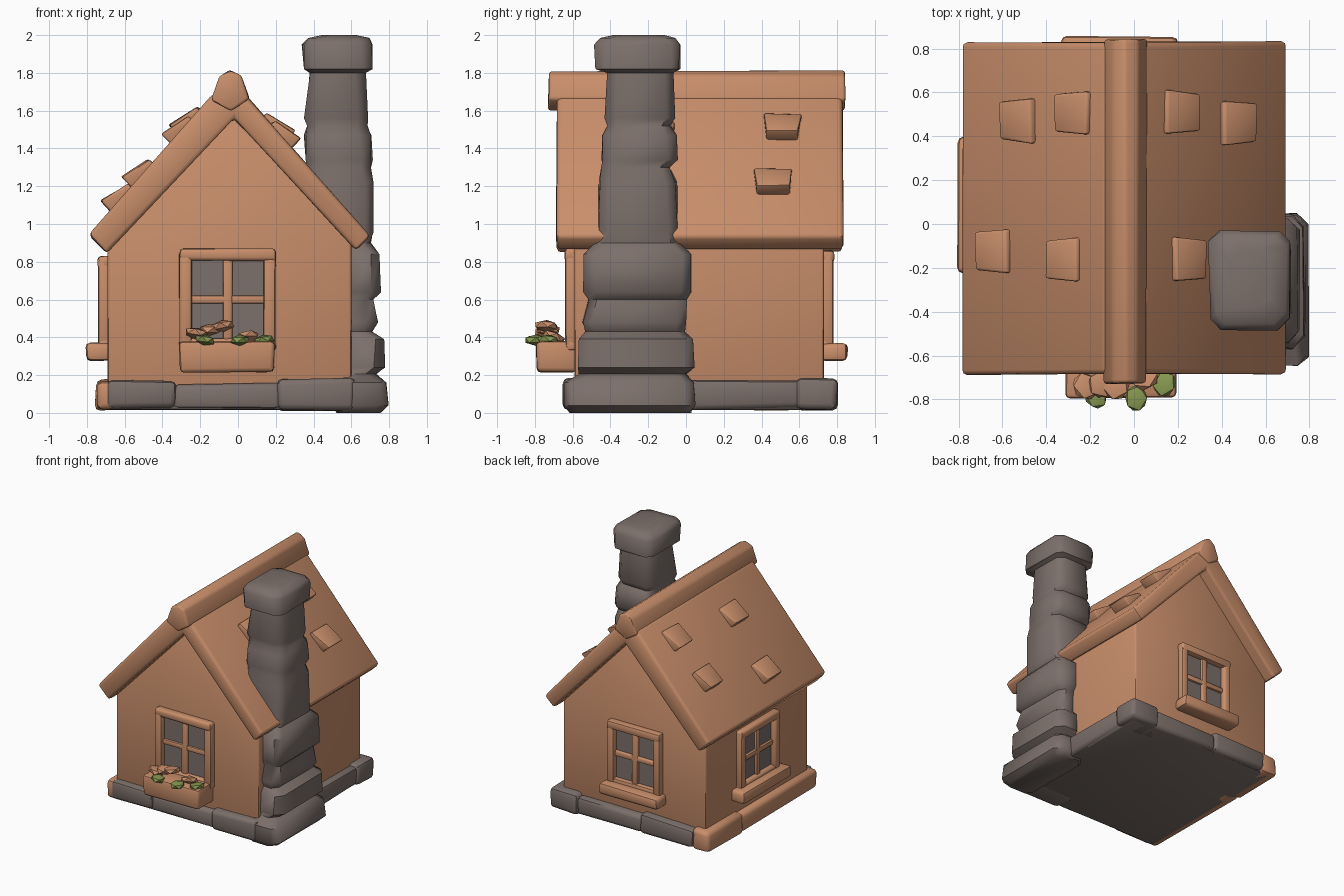
import bpy, bmesh, math, random
from mathutils import Matrix, Vector

if "Cube" in bpy.data.objects:
    bpy.data.objects.remove(bpy.data.objects["Cube"])

random.seed(4)


def material(name, rgb):
    m = bpy.data.materials.new(name)
    m.diffuse_color = (*rgb, 1)
    m.use_nodes = True
    m.node_tree.nodes["Principled BSDF"].inputs["Base Color"].default_value = m.diffuse_color
    return m


CLAY = material("orange clay", (0.58, 0.27, 0.145))
STONE = material("grey stone", (0.20, 0.16, 0.145))
LEAF = material("leaf green", (0.24, 0.31, 0.08))


def finish(bm, name, mat, angle=45):
    bmesh.ops.recalc_face_normals(bm, faces=bm.faces)
    me = bpy.data.meshes.new(name)
    bm.to_mesh(me)
    bm.free()
    me.materials.append(mat)
    me.shade_smooth()
    me.set_sharp_from_angle(angle=math.radians(angle))
    ob = bpy.data.objects.new(name, me)
    bpy.context.collection.objects.link(ob)
    return ob


def soften(bm, bevel, jitter):
    for v in bm.verts:
        v.co += Vector([random.uniform(-jitter, jitter) for _ in range(3)])
    if bevel:
        edges = [e for e in bm.edges if e.calc_face_angle(0) > 0.3]
        bmesh.ops.bevel(bm, geom=edges, offset=bevel, segments=2, profile=0.5,
                        affect='EDGES', clamp_overlap=True)


def block(name, mat, x, y, z, bevel=0.02, jitter=0.0, place=None):
    """Softened box given by its x, y and z ranges."""
    bm = bmesh.new()
    bmesh.ops.create_cube(bm, size=1)
    for v in bm.verts:
        v.co = [r[0] if c < 0 else r[1] for r, c in zip((x, y, z), v.co)]
    soften(bm, bevel, jitter)
    if place:
        bm.transform(place)
    return finish(bm, name, mat)


def prism(name, mat, profile, y0, y1, bevel=0.0, jitter=0.0):
    """Profile in x and z, extruded from y0 to y1."""
    bm = bmesh.new()
    face = bm.faces.new([bm.verts.new((x, y0, z)) for x, z in profile])
    out = bmesh.ops.extrude_face_region(bm, geom=[face])
    bmesh.ops.translate(bm, vec=(0, y1 - y0, 0),
                        verts=[v for v in out['geom'] if isinstance(v, bmesh.types.BMVert)])
    bmesh.ops.recalc_face_normals(bm, faces=bm.faces)
    soften(bm, bevel, jitter)
    return finish(bm, name, mat)


def tower(name, mat, sections, jitter=0.008):
    """Loft through rectangles (z, x0, x1, y0, y1) with cut corners."""
    bm = bmesh.new()
    rings = []
    for z, x0, x1, y0, y1 in sections:
        c = 0.05
        pts = [(x0 + c, y0), (x1 - c, y0), (x1, y0 + c), (x1, y1 - c),
               (x1 - c, y1), (x0 + c, y1), (x0, y1 - c), (x0, y0 + c)]
        rings.append([bm.verts.new((px + random.uniform(-jitter, jitter),
                                    py + random.uniform(-jitter, jitter), z)) for px, py in pts])
    for a, b in zip(rings, rings[1:]):
        for i in range(8):
            j = (i + 1) % 8
            bm.faces.new((a[i], a[j], b[j], b[i]))
    bm.faces.new(rings[0])
    bm.faces.new(rings[-1])
    return finish(bm, name, mat, 50)


def blob(name, mat, loc, size, turn, sub=1):
    bm = bmesh.new()
    bmesh.ops.create_icosphere(bm, subdivisions=sub, radius=1)
    bm.transform(Matrix.Translation(loc) @ Matrix.Rotation(turn, 4, 'Z')
                 @ Matrix.Rotation(turn * 0.4, 4, 'Y') @ Matrix.Diagonal((*size, 1)))
    return finish(bm, name, mat, 30)


CX = -0.045  # centre line of the house

# Gabled walls
prism("walls", CLAY, [(-0.69, 0.08), (0.60, 0.08), (0.60, 0.93), (CX, 1.58), (-0.69, 0.93)],
      -0.59, 0.73, bevel=0.015)

# Roof slabs and ridge beam
prism("roof", CLAY, [(-0.79, 0.94), (-0.70, 0.845), (CX + 0.02, 1.555), (0.62, 0.86),
                     (0.70, 0.94), (0.04, 1.69), (-0.13, 1.69)], -0.685, 0.83,
      bevel=0.022, jitter=0.006)
prism("ridge_beam", CLAY, [(-0.14, 1.66), (-0.10, 1.78), (-0.04, 1.815), (0.02, 1.785),
                           (0.06, 1.66), (-0.04, 1.6)], -0.73, 0.845, bevel=0.015, jitter=0.005)

# Raised shingles: wedges lifted at the lower end
for i, (x, y) in enumerate([(-0.525, 0.47), (-0.27, 0.51), (-0.64, -0.12), (-0.315, -0.16),
                            (0.21, 0.51), (0.47, 0.46), (0.245, -0.16)]):
    side = -1 if x < CX else 1
    reach = abs(x - CX)
    bm = bmesh.new()
    bmesh.ops.create_cube(bm, size=1)
    for v in bm.verts:
        low, top = v.co.x > 0, v.co.z > 0
        v.co.x *= 0.17
        v.co.y *= 0.17 if low else 0.20
        v.co.z = (0.07 if low else 0.025) if top else -0.03
    soften(bm, 0.012, 0.006)
    ang = math.radians(47.5)
    bm.transform(Matrix.Translation((x - side * 0.015, y, 1.785 - 1.09 * reach))
                 @ Matrix.Rotation(0 if side > 0 else math.pi, 4, 'Z')
                 @ Matrix.Rotation(ang, 4, 'Y'))
    finish(bm, f"shingle_{i + 1}", CLAY)

# Base: floor slab, stones on the front, right and back, clay sill on the left
block("floor_slab", STONE, (-0.71, 0.64), (-0.62, 0.76), (0.015, 0.12), 0.02)
stones = [((-0.70, -0.33), (-0.65, -0.45), (0.02, 0.17)),
          ((-0.35, 0.23), (-0.635, -0.45), (0.025, 0.155)),
          ((0.21, 0.62), (-0.655, -0.45), (0.01, 0.18)),
          ((0.45, 0.66), (0.0, 0.62), (0.02, 0.17)),
          ((0.42, 0.68), (0.58, 0.80), (0.015, 0.18)),
          ((-0.15, 0.45), (0.6, 0.785), (0.02, 0.155)),
          ((-0.62, -0.13), (0.6, 0.80), (0.02, 0.175))]
for i, (x, y, z) in enumerate(stones):
    block(f"base_stone_{i + 1}", STONE, x, y, z, 0.03, 0.008)
block("left_base", CLAY, (-0.75, -0.6), (-0.64, 0.35), (0.02, 0.165), 0.03, 0.006)
block("left_base_back", CLAY, (-0.755, -0.6), (0.33, 0.785), (0.015, 0.18), 0.03, 0.006)

# Chimney: stacked stones, shaft and cap
tower("chimney", STONE, [
    (0.0, 0.52, 0.76, -0.62, 0.02), (0.04, 0.50, 0.79, -0.65, 0.045),
    (0.16, 0.50, 0.79, -0.65, 0.045), (0.205, 0.52, 0.73, -0.56, 0.0),
    (0.24, 0.54, 0.775, -0.565, 0.045), (0.39, 0.54, 0.775, -0.56, 0.04),
    (0.43, 0.54, 0.71, -0.53, 0.0), (0.48, 0.54, 0.735, -0.55, 0.0),
    (0.60, 0.54, 0.72, -0.52, 0.0), (0.64, 0.54, 0.75, -0.54, 0.03),
    (0.84, 0.52, 0.75, -0.535, 0.03), (0.90, 0.45, 0.70, -0.48, -0.03),
    (0.96, 0.40, 0.715, -0.465, -0.04), (1.22, 0.36, 0.72, -0.46, -0.05),
    (1.30, 0.36, 0.705, -0.445, -0.08), (1.34, 0.36, 0.71, -0.445, -0.05),
    (1.47, 0.355, 0.70, -0.44, -0.055), (1.52, 0.37, 0.68, -0.42, -0.085),
    (1.56, 0.355, 0.69, -0.43, -0.06), (1.80, 0.375, 0.67, -0.42, -0.07),
    (1.82, 0.345, 0.71, -0.475, -0.035), (1.95, 0.345, 0.71, -0.48, -0.025),
    (1.985, 0.37, 0.69, -0.455, -0.05), (2.0, 0.44, 0.62, -0.38, -0.12)])


def window(name, place, w, z0, z1):
    """Framed window; local -y is outward, wall plane at y = 0."""
    h, t, zm = w / 2, 0.065, (z0 + z1) / 2
    block(name + "_panes", STONE, (-h + 0.03, h - 0.03), (-0.008, 0.001), (z0, z1 - 0.03), 0, 0, place)
    for s, part in ((-1, "left"), (1, "right")):
        xs = sorted((s * h, s * (h - t)))
        block(f"{name}_frame_{part}", CLAY, xs, (-0.05, 0.02), (z0, z1 - 0.01), 0.018, 0.003, place)
    block(name + "_frame_top", CLAY, (-h, h), (-0.053, 0.02), (z1 - t, z1), 0.018, 0.003, place)
    block(name + "_frame_bottom", CLAY, (-h, h), (-0.045, 0.02), (z0, z0 + t), 0.018, 0.003, place)
    block(name + "_bar_upright", CLAY, (-0.025, 0.025), (-0.03, 0.01), (z0, z1 - 0.03), 0.012, 0.003, place)
    block(name + "_bar_cross", CLAY, (-h + 0.03, h - 0.03), (-0.025, 0.01),
          (zm - 0.022, zm + 0.022), 0.012, 0.003, place)


front = Matrix.Translation((-0.055, -0.59, 0))
back = Matrix.Translation((-0.065, 0.73, 0)) @ Matrix.Rotation(math.pi, 4, 'Z')
left = Matrix.Translation((-0.69, 0.085, 0)) @ Matrix.Rotation(-math.pi / 2, 4, 'Z')
window("front_window", front, 0.51, 0.33, 0.87)
window("back_window", back, 0.48, 0.33, 0.86)
window("left_window", left, 0.50, 0.33, 0.83)
block("back_sill", CLAY, (-0.265, 0.265), (-0.125, 0.02), (0.275, 0.37), 0.025, 0.005, back)
block("left_sill", CLAY, (-0.31, 0.31), (-0.115, 0.02), (0.275, 0.37), 0.025, 0.005, left)

# Flower box with leaves and blossoms
block("flower_box", CLAY, (-0.31, 0.19), (-0.795, -0.58), (0.215, 0.375), 0.022, 0.006)
for i, (x, y, z) in enumerate([(-0.175, -0.785, 0.385), (0.01, -0.795, 0.385), (0.14, -0.73, 0.385)]):
    blob(f"leaf_{i + 1}", LEAF, (x, y, z), (0.055, 0.065, 0.03), 0.5 - 0.5 * i)
for i, (x, y, z) in enumerate([(-0.22, -0.74, 0.42), (-0.15, -0.73, 0.44),
                               (-0.08, -0.74, 0.46), (0.05, -0.70, 0.40)]):
    blob(f"blossom_{i + 1}", CLAY, (x, y, z), (0.065, 0.07, 0.032), 0.7 - 0.6 * i)
